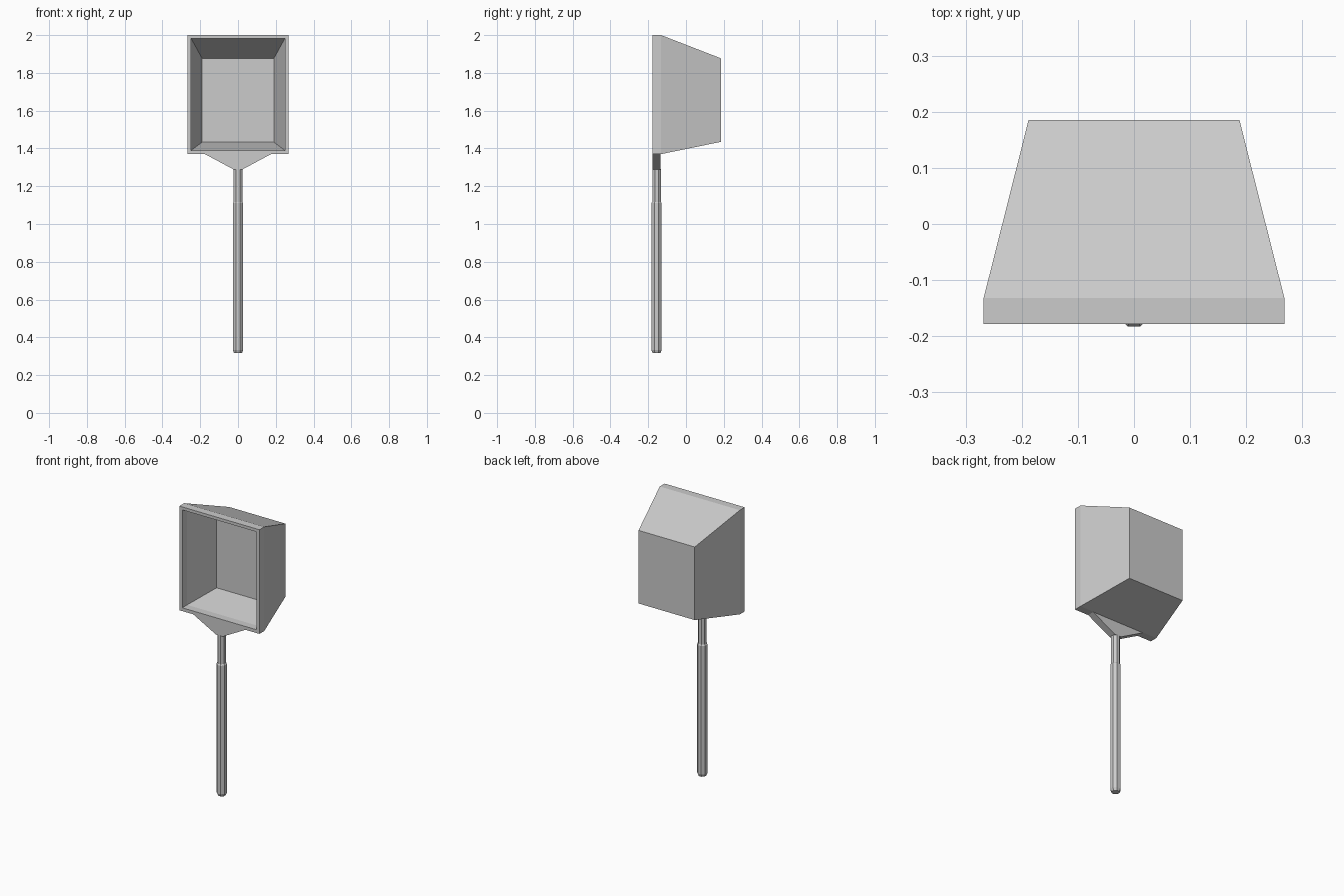
import bpy, bmesh, math

if "Cube" in bpy.data.objects:
    bpy.data.objects.remove(bpy.data.objects["Cube"])


def make_object(name, bm):
    bmesh.ops.recalc_face_normals(bm, faces=bm.faces)
    mesh = bpy.data.meshes.new(name)
    bm.to_mesh(mesh)
    bm.free()
    obj = bpy.data.objects.new(name, mesh)
    bpy.context.collection.objects.link(obj)
    return obj


def loft(name, rings):
    """Bridge successive vertex rings and cap both ends."""
    bm = bmesh.new()
    loops = [[bm.verts.new(p) for p in ring] for ring in rings]
    for a, b in zip(loops, loops[1:]):
        n = len(a)
        for i in range(n):
            j = (i + 1) % n
            bm.faces.new((a[i], a[j], b[j], b[i]))
    bm.faces.new(loops[0])
    bm.faces.new(loops[-1])
    return make_object(name, bm)


def rectangle(half, y, low, high):
    return [(-half, y, low), (half, y, low), (half, y, high), (-half, y, high)]


def octagon(apothem, z):
    r = apothem / math.cos(math.pi / 8)
    angles = [math.pi / 8 + i * math.pi / 4 for i in range(8)]
    return [(r * math.cos(a), ROD_Y + r * math.sin(a), z) for a in angles]


ROD_Y = -0.156

# Hollow head: outer back, outer flare, front rim, inner lip, recess floor
loft("head", [
    rectangle(0.188, 0.185, 1.435, 1.877),
    rectangle(0.268, -0.132, 1.37, 2.0),
    rectangle(0.268, -0.178, 1.37, 2.0),
    rectangle(0.248, -0.178, 1.39, 1.982),
    rectangle(0.248, -0.132, 1.39, 1.982),
    rectangle(0.19, 0.067, 1.433, 1.877),
])

# Triangular bracket under the head
profile = [(-0.175, 1.37), (-0.022, 1.288), (0.022, 1.288), (0.175, 1.37)]
loft("neck_bracket", [[(x, y, z) for x, z in profile] for y in (-0.178, -0.135)])

# Thin upper shaft
loft("shaft", [octagon(0.0225, 1.11), octagon(0.0225, 1.29)])

# Grip with a chamfered lower end
loft("grip", [octagon(0.021, 0.317), octagon(0.027, 0.333),
              octagon(0.027, 1.11), octagon(0.0225, 1.117)])
